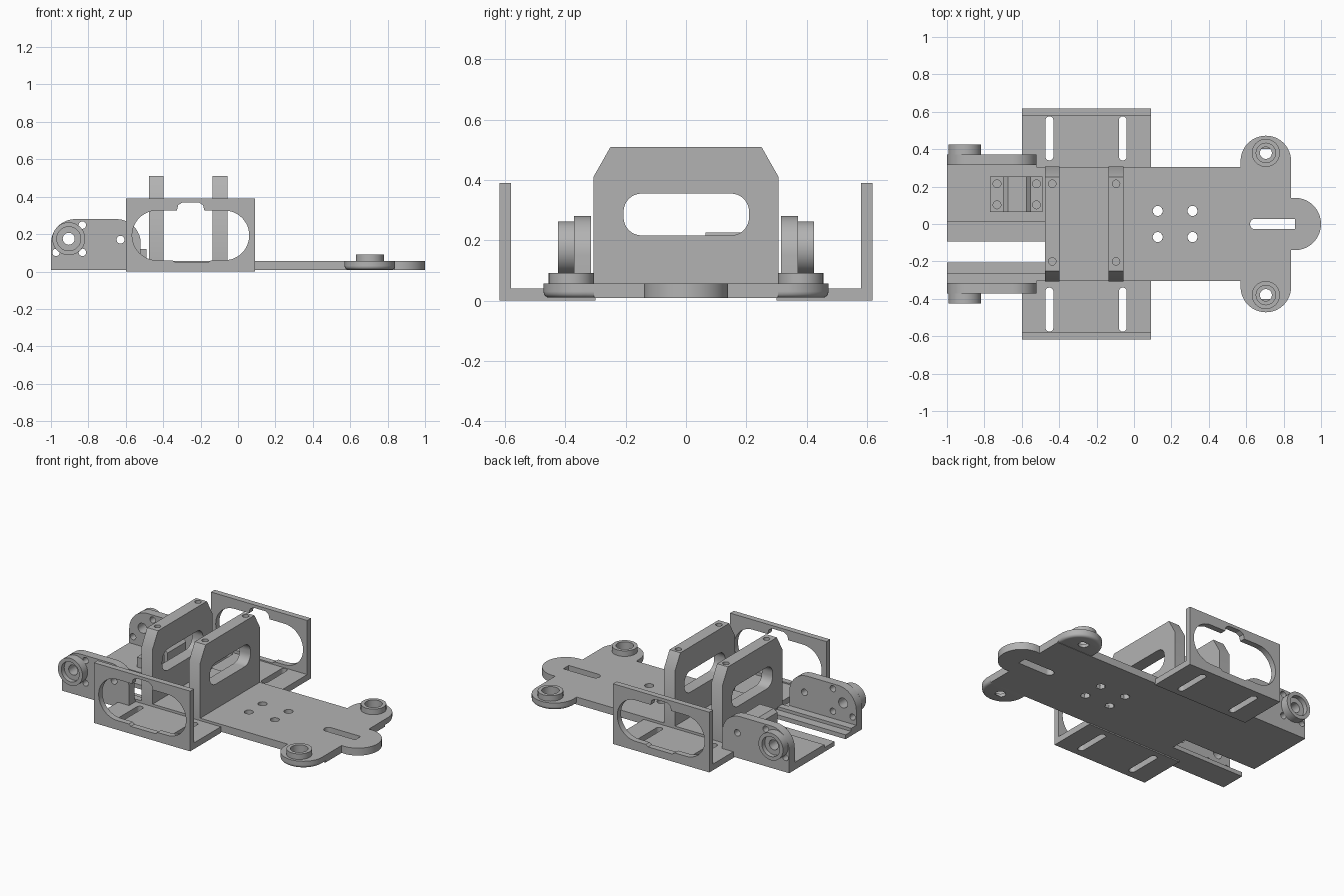
import bpy, bmesh
from math import cos, sin, radians
from mathutils import Matrix

if "Cube" in bpy.data.objects:
    bpy.data.objects.remove(bpy.data.objects["Cube"])

GRAY = (0.45, 0.45, 0.45, 1)
mat = bpy.data.materials.new("plain gray")
mat.use_nodes = True
mat.diffuse_color = GRAY
mat.node_tree.nodes["Principled BSDF"].inputs["Base Color"].default_value = GRAY
parts = []


# 2D outline helpers
def arc(cx, cy, r, a, b, n=16):
    steps = [radians(a + (b - a) * i / n) for i in range(n + 1)]
    return [(cx + r * cos(t), cy + r * sin(t)) for t in steps]


def circle(cx, cy, r, n=32):
    return arc(cx, cy, r, 0, 360, n)[:-1]


def rect(x0, y0, x1, y1):
    return [(x0, y0), (x1, y0), (x1, y1), (x0, y1)]


def rounded(x0, y0, x1, y1, r):
    return (arc(x1 - r, y1 - r, r, 0, 90, 8) + arc(x0 + r, y1 - r, r, 90, 180, 8)
            + arc(x0 + r, y0 + r, r, 180, 270, 8) + arc(x1 - r, y0 + r, r, 270, 360, 8))


def flip(loop, s):
    return [(x, s * y) for x, y in loop]


def evaluated_mesh(ob):
    bpy.context.view_layer.update()
    dg = bpy.context.evaluated_depsgraph_get()
    return bpy.data.meshes.new_from_object(ob.evaluated_get(dg))


AXES = {
    "z": Matrix.Identity(4),
    "y": Matrix(((1, 0, 0, 0), (0, 0, -1, 0), (0, 1, 0, 0), (0, 0, 0, 1))),
    "x": Matrix(((0, 0, 1, 0), (1, 0, 0, 0), (0, 1, 0, 0), (0, 0, 0, 1))),
}


def plate(name, axis, a, b, outline, *holes):
    """Extrude an outline with holes between a and b along an axis."""
    cu = bpy.data.curves.new(name, "CURVE")
    cu.dimensions, cu.fill_mode = "2D", "BOTH"
    cu.extrude = abs(b - a) / 2
    for loop in (outline,) + holes:
        # drop repeated neighbours
        pts = [p for i, p in enumerate(loop)
               if abs(p[0] - loop[i - 1][0]) + abs(p[1] - loop[i - 1][1]) > 1e-5]
        sp = cu.splines.new("POLY")
        sp.points.add(len(pts) - 1)
        for pt, (u, v) in zip(sp.points, pts):
            pt.co = (u, v, 0, 1)
        sp.use_cyclic_u = True
    tmp = bpy.data.objects.new(name + "_curve", cu)
    bpy.context.collection.objects.link(tmp)
    me = evaluated_mesh(tmp)
    bpy.data.objects.remove(tmp)
    mid = (a + b) / 2 * (-1 if axis == "y" else 1)
    me.transform(AXES[axis] @ Matrix.Translation((0, 0, mid)))
    bm = bmesh.new()
    bm.from_mesh(me)
    bmesh.ops.remove_doubles(bm, verts=bm.verts, dist=1e-5)
    bmesh.ops.recalc_face_normals(bm, faces=bm.faces)
    bm.to_mesh(me)
    bm.free()
    me.name = name
    me.materials.clear()
    me.materials.append(mat)
    ob = bpy.data.objects.new(name, me)
    bpy.context.collection.objects.link(ob)
    parts.append(ob)
    return ob


def cut(ob, cutter):
    """Subtract the cutter and discard it."""
    mod = ob.modifiers.new("cut", "BOOLEAN")
    mod.operation, mod.solver, mod.object = "DIFFERENCE", "EXACT", cutter
    me = evaluated_mesh(ob)
    ob.modifiers.clear()
    ob.data = me
    parts.remove(cutter)
    bpy.data.objects.remove(cutter)


# Base plate with rounded nose, nose slot and four bolt holes
LOW, TOP = 0.008, 0.056
base_outline = ([(-1, 0.305), (-1, 0.013), (-0.47, 0.013), (-0.47, -0.263), (-1, -0.263),
                 (-1, -0.305), (0.84, -0.305), (0.84, -0.139)]
                + arc(0.86, 0, 0.14, -90, 90, 32) + [(0.84, 0.139), (0.84, 0.305)])
nose_slot = arc(0.648, 0, 0.028, 90, 270) + [(0.86, -0.028), (0.86, 0.028)]
bolts = [(x, y) for x in (0.127, 0.313) for y in (-0.07, 0.07)]
plate("base_plate_top", "z", 0.03, TOP, base_outline, nose_slot,
      *[circle(x, y, 0.027) for x, y in bolts])
plate("base_plate_bottom", "z", LOW, 0.03, base_outline, nose_slot,
      *[circle(x, y, 0.03, 6) for x, y in bolts])

# Thin lips along the rear gap
plate("rear_lip_wide", "z", LOW, 0.036, rect(-1, -0.093, -0.47, 0.02))
plate("rear_lip_narrow", "z", LOW, 0.036, rect(-1, -0.27, -0.47, -0.205))

# Window of the side walls: a stadium with a top notch and a shallow bottom notch
window = (arc(-0.433, 0.193, 0.133, 90, 270, 24)
          + [(-0.35, 0.06), (-0.335, 0.048), (-0.16, 0.048), (-0.145, 0.06)]
          + arc(-0.073, 0.193, 0.133, -90, 90, 24)
          + [(-0.18, 0.326), (-0.187, 0.355), (-0.21, 0.37),
             (-0.295, 0.37), (-0.32, 0.355), (-0.327, 0.326)])

for side, s in (("left", 1), ("right", -1)):
    # Wing floor with slots, and its outer wall
    slots = [flip(rounded(x - 0.021, 0.34, x + 0.021, 0.575, 0.0205), s) for x in (-0.452, -0.06)]
    plate("wing_floor_" + side, "z", 0, 0.04, flip(rect(-0.6, 0.3, 0.09, 0.58), s), *slots)
    plate("wing_wall_" + side, "y", s * 0.58, s * 0.618, rect(-0.6, 0, 0.09, 0.39), window)

    # Front ear with rounded underside and raised socket
    ear = flip([(0.57, 0.27)] + arc(0.705, 0.337, 0.135, 180, 0, 32) + [(0.84, 0.27)], s)
    cx, cy = 0.705, s * 0.38
    low = plate("ear_bottom_" + side, "z", 0.01, 0.031, ear, circle(cx, cy, 0.032))
    bm = bmesh.new()
    bm.from_mesh(low.data)
    rim = [e for e in bm.edges
           if all(v.co.z < 0.011 and (v.co.x - cx) ** 2 + (v.co.y - cy) ** 2 > 0.05 ** 2
                  for v in e.verts)
           and len(e.link_faces) == 2 and e.calc_face_angle(0) > 1]
    bmesh.ops.bevel(bm, geom=rim, offset=0.018, segments=4, profile=0.5, affect="EDGES")
    bm.to_mesh(low.data)
    bm.free()
    plate("ear_top_" + side, "z", 0.03, TOP, ear, circle(cx, cy, 0.052))
    plate("ear_socket_" + side, "z", TOP, 0.092, circle(cx, cy, 0.075), circle(cx, cy, 0.052))

    # Rear axle bracket with bearing boss and screw holes
    ax, az = -0.905, 0.175
    bracket = ([(-1, LOW)] + arc(-0.87, 0.15, 0.13, 180, 90) + arc(-0.65, 0.15, 0.13, 90, 0)
               + [(-0.52, LOW)])
    screws = [circle(ax + dx, az + dz, 0.02, 20)
              for dx, dz in ((0.073, 0.073), (0.073, -0.073), (-0.068, -0.073))]
    plate("axle_bracket_" + side, "y", s * 0.315, s * 0.372, bracket,
          circle(ax, az, 0.032), circle(-0.628, 0.17, 0.021), *screws)
    plate("bracket_foot_" + side, "y", s * 0.295, s * 0.32, rect(-1, LOW, -0.52, TOP))
    plate("bearing_boss_" + side, "y", s * 0.372, s * 0.395, circle(ax, az, 0.088),
          circle(ax, az, 0.032))
    plate("bearing_rim_" + side, "y", s * 0.395, s * 0.425, circle(ax, az, 0.088),
          circle(ax, az, 0.064))

# Two chamfered uprights with a window and drilled tops
upright = [(-0.307, 0.05), (0.307, 0.05), (0.307, 0.41), (0.25, 0.51), (-0.25, 0.51), (-0.307, 0.41)]
for name, x in (("rear", -0.437), ("front", -0.096)):
    ob = plate("upright_" + name, "x", x - 0.039, x + 0.039, upright,
               rounded(-0.207, 0.216, 0.209, 0.355, 0.06))
    for y in (0.215, -0.2):
        cut(ob, plate("drill", "z", 0.43, 0.55, circle(x, y, 0.02, 20)))

# Clamp on the rear deck: two drilled feet and a tall bridge
for name, x0, x1 in (("rear", -0.77, -0.695), ("front", -0.555, -0.488)):
    mid = (x0 + x1) / 2
    plate("clamp_foot_" + name, "z", 0.05, 0.12, rect(x0, 0.065, x1, 0.255),
          circle(mid, 0.102, 0.021, 20), circle(mid, 0.215, 0.021, 20))
plate("clamp_bridge", "y", 0.065, 0.255,
      [(-0.7, 0.05), (-0.675, 0.05), (-0.675, 0.2), (-0.575, 0.2), (-0.575, 0.05),
       (-0.55, 0.05), (-0.55, 0.205), (-0.575, 0.225), (-0.675, 0.225), (-0.7, 0.205)])

# Smooth the curved walls, keep edges sharp
bpy.ops.object.select_all(action="DESELECT")
for ob in parts:
    ob.select_set(True)
bpy.context.view_layer.objects.active = parts[0]
bpy.ops.object.shade_smooth_by_angle(angle=radians(30))
